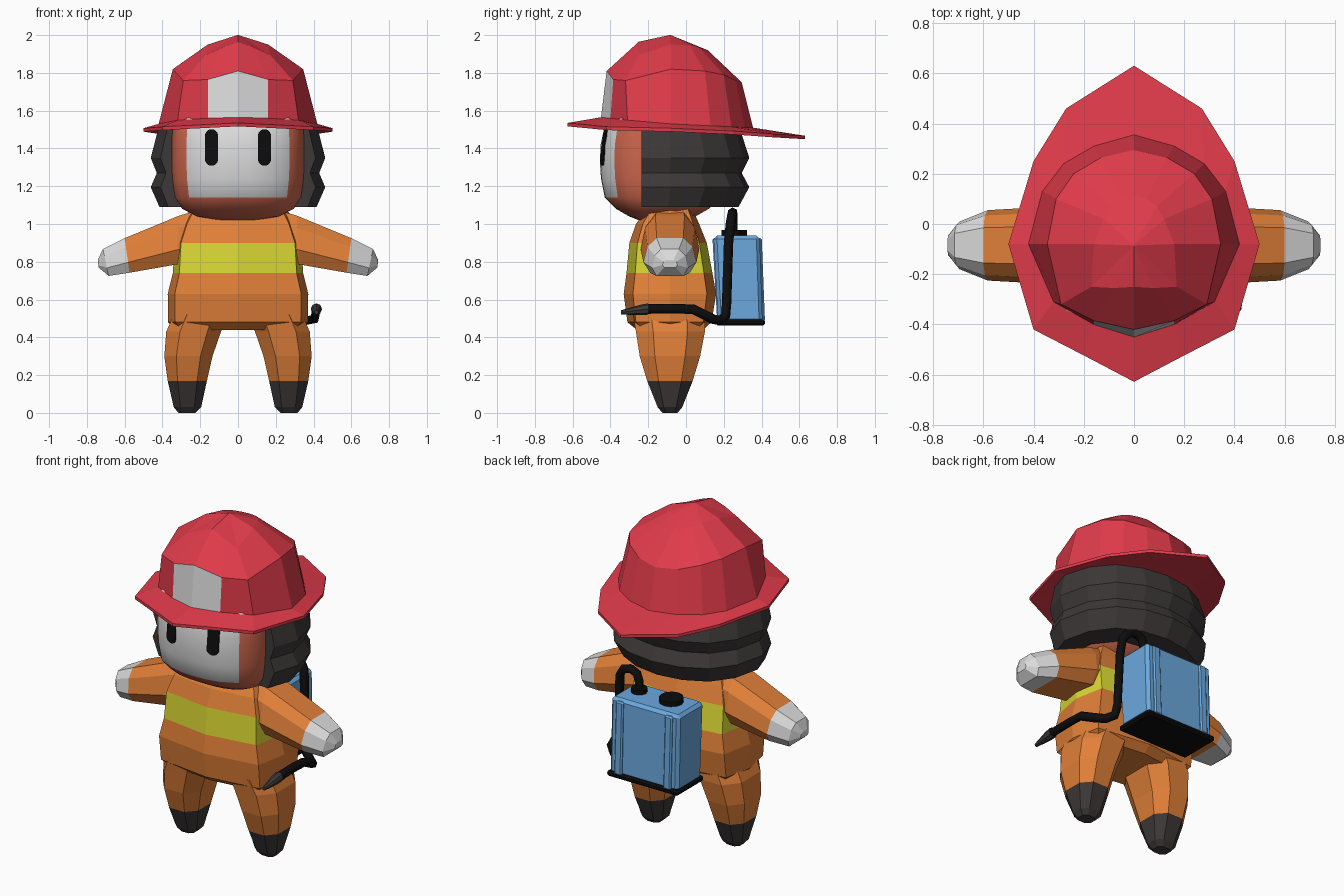
import bpy, bmesh, math
from mathutils import Vector
from mathutils.bvhtree import BVHTree

if "Cube" in bpy.data.objects:
    bpy.data.objects.remove(bpy.data.objects["Cube"])

CY = -0.085  # depth of the body axis


def mat(name, r, g, b):
    m = bpy.data.materials.new(name)
    m.diffuse_color = [((c + 0.055) / 1.055) ** 2.4 for c in (r, g, b)] + [1]
    m.use_nodes = True
    m.node_tree.nodes["Principled BSDF"].inputs["Base Color"].default_value = m.diffuse_color
    return m


RED = mat("helmet red", 0.88, 0.23, 0.29)
WHITE = mat("light grey", 0.86, 0.86, 0.86)
SKIN = mat("terracotta", 0.80, 0.40, 0.30)
ORANGE = mat("suit orange", 0.88, 0.50, 0.22)
YELLOW = mat("stripe yellow", 0.85, 0.84, 0.20)
DARK = mat("charcoal", 0.24, 0.22, 0.22)
BLACK = mat("black", 0.05, 0.05, 0.05)
BLUE = mat("tank blue", 0.42, 0.66, 0.87)


def loft(name, rings, mats, rule=None, smooth=False, bevel=0):
    """Skin closed rings of points, cap both ends, colour faces by a rule on their centre."""
    bm = bmesh.new()
    vs = [[bm.verts.new(p) for p in r] for r in rings]
    n = len(vs[0])
    for a, b in zip(vs, vs[1:]):
        for i in range(n):
            j = (i + 1) % n
            bm.faces.new((a[i], a[j], b[j], b[i]))
    bm.faces.new(vs[0])
    bm.faces.new(vs[-1])
    bmesh.ops.remove_doubles(bm, verts=bm.verts, dist=1e-5)
    bmesh.ops.recalc_face_normals(bm, faces=bm.faces)
    if rule:
        for f in bm.faces:
            f.material_index = rule(f.calc_center_median())
    me = bpy.data.meshes.new(name)
    bm.to_mesh(me)
    bm.free()
    ob = bpy.data.objects.new(name, me)
    bpy.context.collection.objects.link(ob)
    for m in mats:
        me.materials.append(m)
    if smooth:
        me.shade_smooth()
    if bevel:
        mod = ob.modifiers.new("bevel", "BEVEL")
        mod.width, mod.segments = bevel, 1
    return ob


def full(half):
    """Mirror a half ring that starts and ends on x = 0."""
    return half + [(-x, y, z) for x, y, z in half[-2:0:-1]]


def flip(rings, s):
    return [[(s * x, y, z) for x, y, z in r] for r in rings]


# helmet: crown in four rings, then the pointed brim
base = [(0, -.45, 1.565), (.16, -.40, 1.56), (.32, -.31, 1.55), (.42, -.08, 1.53),
        (.365, .13, 1.52), (.28, .24, 1.515), (.16, .31, 1.51), (0, .355, 1.51)]
mid = [(0, -.42, 1.81), (.16, -.385, 1.765), (.29, -.32, 1.76), (.345, -.08, 1.82),
       (.31, .10, 1.81), (.24, .20, 1.79), (.13, .265, 1.76), (0, .295, 1.75)]
upper = [(0, -.25, 1.965), (.08, -.255, 1.935), (.17, -.25, 1.895), (.16, -.08, 1.95),
         (.12, .02, 1.945), (.09, .07, 1.935), (.05, .10, 1.925), (0, .115, 1.92)]
apex = [(0, -.085, 2.0)] * 8
crown_rings = [full(r) for r in (base, mid, upper)]
crown_rings.append([(x * .02, CY + (y - CY) * .02, 2.0) for x, y, z in crown_rings[2]])
loft("helmet_crown", crown_rings, [RED, WHITE],
     lambda c: int(abs(c.x) < .12 and c.z < 1.75 and c.y < -.3))
edge = [(0, -.628, 1.535), (.2, -.523, 1.525), (.4, -.42, 1.515), (.5, -.08, 1.507),
        (.4, .25, 1.492), (.27, .46, 1.477), (.135, .545, 1.472), (0, .63, 1.467)]
low = [(x, y, z - .018) for x, y, z in edge]
under = [(x, y, z - .03) for x, y, z in base]
loft("helmet_brim", [full(r) for r in (base, edge, low, under)], [RED])

# head: soft rounded face with a light front panel
head_rings = []
for z, sx, yf, yb in ((1.56, 1, -.40, .2), (1.5, 1, -.435, .2), (1.42, 1.01, -.452, .2),
                      (1.33, 1.01, -.456, .2), (1.24, 1, -.45, .2), (1.14, .96, -.43, .18),
                      (1.08, .85, -.37, .12), (1.04, .62, -.30, .05), (1.02, .3, -.25, -.05)):
    yc = -.2
    prof = ((0, 1), (.08, .985), (.17, .91), (.27, .70), (.32, .47), (.347, .15))
    half = [(x * sx, yc + (yf - yc) * k, z) for x, k in prof]
    half += [(.32 * sx, yc + (yb - yc) * .5, z), (.2 * sx, yc + (yb - yc) * .9, z), (0, yb, z)]
    head_rings.append(full(half))
head = loft("head", head_rings, [SKIN, WHITE],
            lambda c: int(abs(c.x) < .25 and c.z > 1.14 and c.y < -.3), smooth=True)

# eyes: thin capsule plates that follow the face
bm = bmesh.new()
bm.from_mesh(head.data)
tree = BVHTree.FromBMesh(bm)
for side, s in (("left", -1), ("right", 1)):
    front, back = [], []
    for i in range(16):
        a = 2 * math.pi * (i + .5) / 16
        x = s * .14 + .035 * math.cos(a)
        z = 1.405 + .035 * math.sin(a) + math.copysign(.062, math.sin(a))
        y = tree.ray_cast(Vector((x, -2, z)), Vector((0, 1, 0)))[0].y
        front.append((x, y - .008, z))
        back.append((x, y + .001, z))
    loft(side + "_eye", [front, back], [BLACK])
bm.free()

# hair: wavy block behind the face
hair_half = ((0, -.235), (.41, -.235), (.462, -.08), (.42, .1), (.32, .235), (.17, .31), (0, .335))
hair_rings = []
for z, s in ((1.51, .91), (1.35, 1), (1.27, .93), (1.195, 1), (1.09, .9)):
    hair_rings.append(full([(x * s, -.235 + (y + .235) * s, z) for x, y in hair_half]))
loft("hair", hair_rings, [DARK])

# jacket with reflective band
torso = []
for z, w, yf, yb in ((.44, .33, -.26, .09), (.48, .37, -.31, .135), (.63, .372, -.33, .16),
                     (.74, .345, -.315, .14), (.90, .335, -.30, .11), (1.0, .30, -.265, .07),
                     (1.09, .25, -.20, .03)):
    torso.append(full([(0, yf, z), (.9 * w, CY + (yf - CY) * .8, z), (w, CY, z),
                       (.9 * w, CY + (yb - CY) * .8, z), (0, yb, z)]))
loft("jacket", torso, [ORANGE, YELLOW], lambda c: int(.75 < c.z < .89))

# arms with gloves and legs with boots
arm = []
section = ((-.5, 1), (.5, 1), (.85, .75), (1, .3), (.75, 0), (-.75, 0), (-1, .3), (-.85, .75))
for tx, tz, bx, bz, hy in ((.22, 1.07, .24, .80, .14), (.31, 1.045, .33, .785, .155),
                           (.6, .925, .575, .742, .14), (.715, .868, .685, .725, .095),
                           (.742, .81, .738, .77, .04)):
    arm.append([(bx + (tx - bx) * t, CY + hy * k, bz + (tz - bz) * t) for k, t in section])
leg = []
for z, x0, x1, y0, y1 in ((.52, .06, .34, -.28, .10), (.43, .09, .38, -.265, .10),
                          (.30, .135, .39, -.245, .075), (.168, .165, .372, -.205, .035),
                          (.03, .195, .34, -.15, -.02), (.0, .225, .315, -.125, -.045)):
    cx, cy, rx, ry = (x0 + x1) / 2, (y0 + y1) / 2, (x1 - x0) / 2, (y1 - y0) / 2
    leg.append([(cx + rx * a, cy + ry * b, z) for a, b in
                ((1, .5), (.5, 1), (-.5, 1), (-1, .5), (-1, -.5), (-.5, -1), (.5, -1), (1, -.5))])
for side, s in (("left", -1), ("right", 1)):
    loft(side + "_arm", flip(arm, s), [ORANGE, WHITE], lambda c: int(abs(c.x) > .6))
    loft(side + "_leg", flip(leg, s), [ORANGE, DARK], lambda c: int(c.z < .15))
# crotch bridge between the legs
loft("crotch", [[(x, y * .8 + CY, z) for x, y in ((-.16, -.2), (.16, -.2), (.16, .2), (-.16, .2))]
                for z in (.5, .44)], [ORANGE])


# tank on the back, slightly tilted
def slab(name, x0, x1, low_y, high_y, z0, z1, m, bevel):
    def quad(y, z):
        return [(x0, y[0], z), (x1, y[0], z), (x1, y[1], z), (x0, y[1], z)]
    return loft(name, [quad(low_y, z0), quad(high_y, z1)], [m], bevel=bevel)


slab("tank", -.225, .235, (.17, .405), (.145, .39), .48, .938, BLUE, .018)
for name, x in (("tank_rib_left", -.185), ("tank_rib_right", .145)):
    slab(name, x, x + .05, (.165, .418), (.14, .401), .485, .925, BLUE, .008)
slab("tank_base", -.235, .245, (.16, .418), (.16, .417), .462, .495, BLACK, .01)


def disc(name, x, y, z, r, h):
    ring = [(x + r * math.cos(i * math.pi / 6), y + r * math.sin(i * math.pi / 6)) for i in range(12)]
    loft(name, [[(a, b, z) for a, b in ring], [(a, b, z + h) for a, b in ring]], [BLACK])


disc("tank_cap", -.08, .255, .93, .068, .038)
disc("hose_fitting", .14, .25, .93, .045, .035)

# hose and nozzle
cu = bpy.data.curves.new("hose", "CURVE")
cu.dimensions = "3D"
cu.bevel_depth, cu.bevel_resolution, cu.use_fill_caps = .026, 1, True
path = ((.14, .25, .93), (.14, .25, 1.0), (.155, .25, 1.045), (.2, .247, 1.062), (.25, .243, 1.045),
        (.28, .235, 1.0), (.29, .225, .9), (.30, .215, .58), (.315, .21, .515), (.36, .185, .488),
        (.405, .14, .497), (.415, .04, .548), (.415, -.05, .552), (.415, -.22, .55))
sp = cu.splines.new("POLY")
sp.points.add(len(path) - 1)
for p, co in zip(sp.points, path):
    p.co = (*co, 1)
cu.materials.append(BLACK)
bpy.context.collection.objects.link(bpy.data.objects.new("hose", cu))
nozzle = [[(.415 + r * math.cos(i * math.pi / 4), y, z + r * math.sin(i * math.pi / 4)) for i in range(8)]
          for y, z, r in ((-.2, .55, .03), (-.24, .545, .028), (-.345, .532, .011))]
loft("nozzle", nozzle, [DARK])
